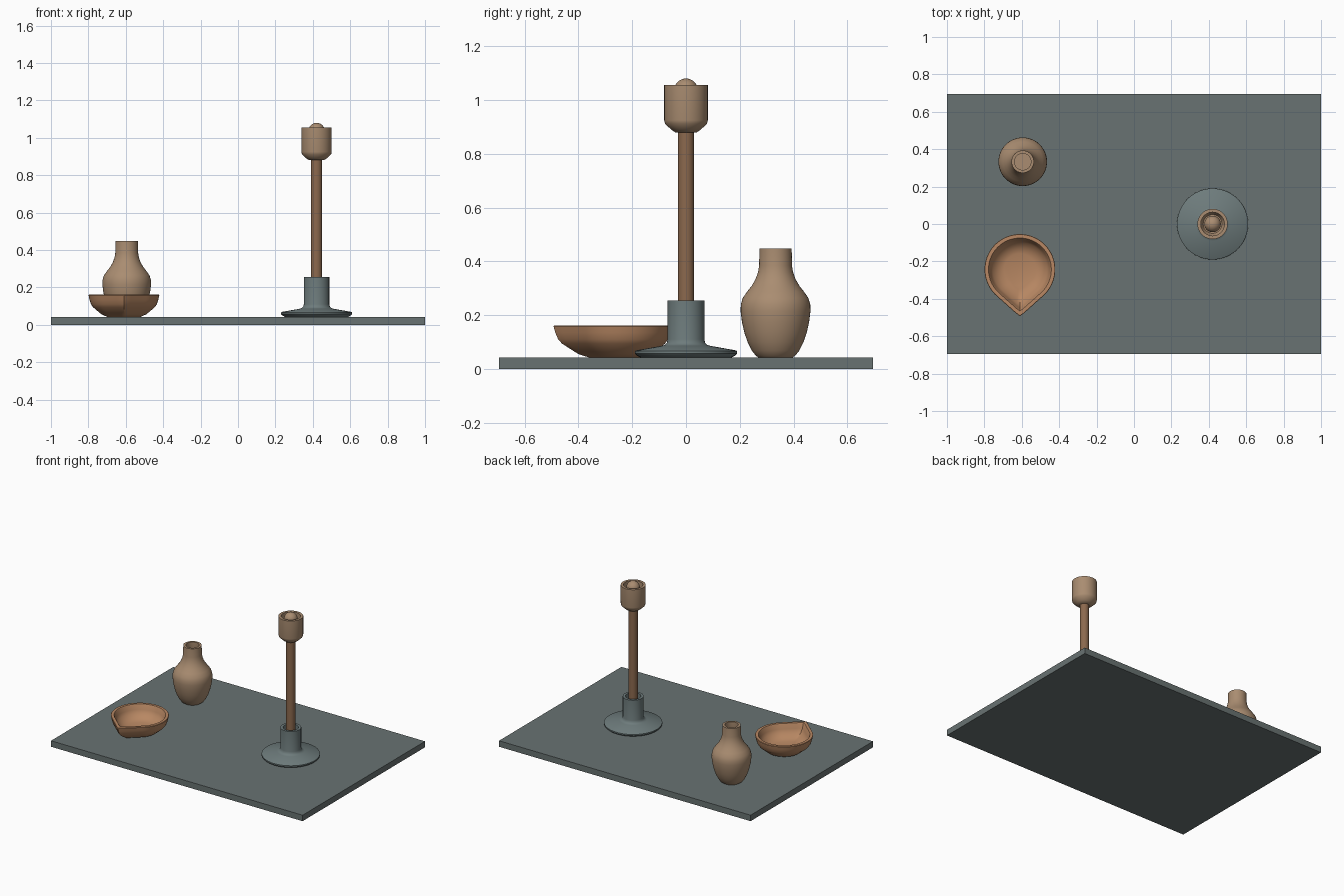
import bpy
import bmesh
from math import cos, sin, pi, radians, acos

cube = bpy.data.objects.get("Cube")
if cube:
    bpy.data.objects.remove(cube, do_unlink=True)


def material(name, colour):
    mat = bpy.data.materials.new(name)
    mat.use_nodes = True
    rgba = (*colour, 1)
    mat.diffuse_color = rgba
    mat.node_tree.nodes["Principled BSDF"].inputs["Base Color"].default_value = rgba
    return mat


slate = material("slate grey", (0.14, 0.17, 0.168))
iron = material("blue grey iron", (0.155, 0.2, 0.202))
wood = material("brown wood", (0.26, 0.14, 0.075))
clay = material("tan clay", (0.4, 0.265, 0.165))
terracotta = material("terracotta", (0.48, 0.245, 0.125))


def finish(bm, name, mat, location, smooth=True):
    bmesh.ops.recalc_face_normals(bm, faces=bm.faces)
    mesh = bpy.data.meshes.new(name)
    bm.to_mesh(mesh)
    bm.free()
    mesh.materials.append(mat)
    obj = bpy.data.objects.new(name, mesh)
    obj.location = location
    bpy.context.collection.objects.link(obj)
    if smooth:
        bpy.ops.object.select_all(action="DESELECT")
        obj.select_set(True)
        bpy.context.view_layer.objects.active = obj
        bpy.ops.object.shade_smooth_by_angle(angle=radians(35))
    return obj


def circle(angle):
    return 1.0


def lathe(name, mat, location, profile, outline=circle, steps=48):
    """Sweep (radius, height) points round z, with closed ends."""
    bm = bmesh.new()
    rings = []
    for r, z in profile:
        ring = []
        for i in range(steps):
            a = 2 * pi * i / steps
            d = r * outline(a)
            ring.append(bm.verts.new((d * sin(a), -d * cos(a), z)))
        rings.append(ring)
    for low, high in zip(rings, rings[1:]):
        for i in range(steps):
            j = (i + 1) % steps
            bm.faces.new((low[i], low[j], high[j], high[i]))
    bm.faces.new(rings[0])
    bm.faces.new(rings[-1])
    return finish(bm, name, mat, location)


# Flat slab
TOP = 0.043
bm = bmesh.new()
bmesh.ops.create_cube(bm, size=1)
bmesh.ops.scale(bm, vec=(2, 1.39, TOP), verts=bm.verts)
finish(bm, "slab", slate, (0, 0, TOP / 2), smooth=False)

# Lamp stand: foot with collar, stem, cup and rounded stub
LAMP = (0.42, 0, 0)
lathe("stand_foot", iron, LAMP, [
    (0.17, TOP), (0.183, 0.05), (0.19, 0.057), (0.19, 0.066), (0.186, 0.069),
    (0.09, 0.086), (0.078, 0.09), (0.071, 0.098), (0.068, 0.11),
    (0.068, 0.255), (0.05, 0.255), (0.05, 0.22)])
lathe("stand_stem", wood, LAMP, [(0.03, 0.15), (0.03, 0.9)])
lathe("stand_cup", clay, LAMP, [
    (0.04, 0.88), (0.055, 0.89), (0.078, 0.912), (0.081, 0.925),
    (0.081, 1.055), (0.063, 1.055), (0.063, 0.95), (0.05, 0.93)])
dome = [(0.044 * cos(a), 1.036 + 0.044 * sin(a))
        for a in (radians(d) for d in range(-60, 90, 10))]
lathe("stand_stub", clay, LAMP, [(0.022, 0.92)] + dome + [(0.002, 1.08)])

# Vase with a hollow neck
lathe("vase", clay, (-0.595, 0.333, 0), [
    (0.064, TOP), (0.074, 0.05), (0.088, 0.068), (0.104, 0.1), (0.116, 0.135),
    (0.125, 0.175), (0.13, 0.215), (0.129, 0.24), (0.122, 0.264),
    (0.106, 0.287), (0.088, 0.31), (0.074, 0.335), (0.065, 0.36),
    (0.061, 0.385), (0.06, 0.447), (0.044, 0.447), (0.044, 0.37),
    (0.06, 0.33), (0.1, 0.25), (0.1, 0.17), (0.06, 0.07)])


# Teardrop bowl: a circle joined by tangents to a slightly blunt spout
SPOUT = 1.34
TANGENT = acos(1 / SPOUT)


def teardrop(angle):
    a = min(angle, 2 * pi - angle)
    if a >= TANGENT:
        return 1.0
    return min(1 / cos(TANGENT - a), SPOUT - 0.02)


lathe("spouted_bowl", terracotta, (-0.61, -0.243, 0), [
    (0.09, TOP), (0.12, 0.056), (0.165, 0.094), (0.176, 0.11), (0.184, 0.135),
    (0.189, 0.158), (0.187, 0.161), (0.168, 0.161), (0.164, 0.155),
    (0.157, 0.125), (0.145, 0.102), (0.115, 0.078), (0.085, 0.068)],
    outline=teardrop, steps=72)
